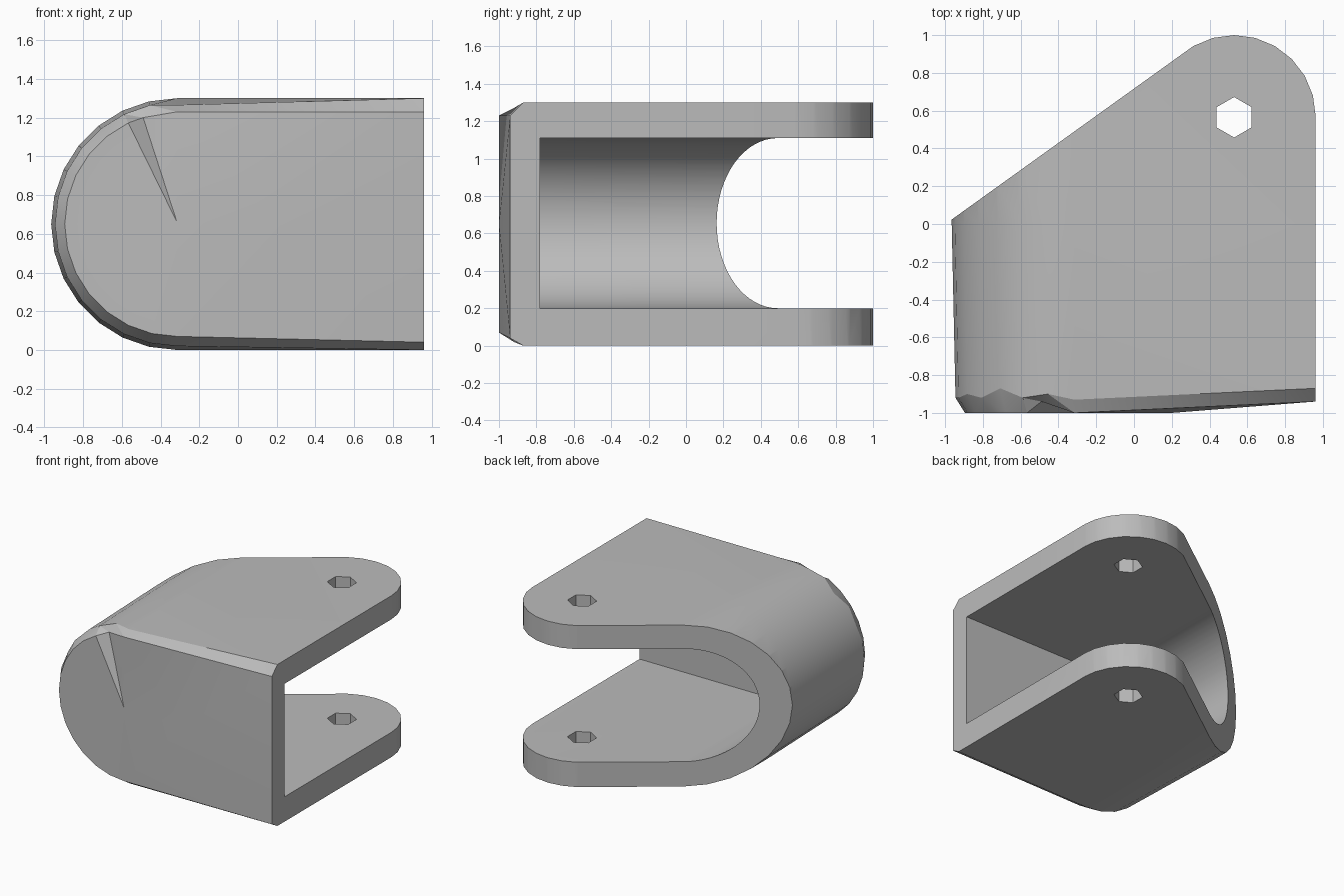
import bpy, bmesh
from math import sin, cos, pi, radians, hypot
from mathutils import Vector

if "Cube" in bpy.data.objects:
    bpy.data.objects.remove(bpy.data.objects["Cube"], do_unlink=True)

CX, CZ, RIGHT, STEPS = -0.315, 0.65, 0.96, 14

grey = bpy.data.materials.new("plain grey")
grey.use_nodes = True
grey.diffuse_color = (0.5, 0.5, 0.5, 1)
grey.node_tree.nodes["Principled BSDF"].inputs["Base Color"].default_value = (0.5, 0.5, 0.5, 1)


def make_object(name, bm):
    bmesh.ops.triangulate(bm, faces=[f for f in bm.faces if len(f.verts) == 4])
    bmesh.ops.recalc_face_normals(bm, faces=bm.faces[:])
    mesh = bpy.data.meshes.new(name)
    bm.to_mesh(mesh)
    bm.free()
    mesh.materials.append(grey)
    ob = bpy.data.objects.new(name, mesh)
    bpy.context.collection.objects.link(ob)
    return ob


def prism(name, outline, offset):
    """Closed solid from a flat outline swept along offset."""
    bm = bmesh.new()
    face = bm.faces.new([bm.verts.new(p) for p in outline])
    swept = bmesh.ops.extrude_face_region(bm, geom=[face])["geom"]
    # keep a cap on both ends
    bmesh.ops.translate(bm, vec=offset, verts=[g for g in swept if isinstance(g, bmesh.types.BMVert)])
    ob = make_object(name, bm)
    ob.hide_render = True
    return ob


def arc(radius, steps, cz=CZ):
    """Left half circle in x and z, from bottom to top."""
    return [(CX - radius * sin(pi * i / steps), cz - radius * cos(pi * i / steps))
            for i in range(steps + 1)]


def ring(radius, y, top, bottom):
    pts = [Vector((x, y, z)) for x, z in arc(radius, STEPS)]
    return pts + [Vector((RIGHT, y, top)), Vector((RIGHT, y, bottom))]


# Rings of the shell, from the front face back
front = ring(0.58, -1, 1.23, 0.04)
front[-1].y = front[-2].y = -0.94
front[STEPS - 1] = Vector((-0.49, -0.94, 1.2))          # small dent
rim = ring(0.63, -0.92, 1.3, 0)
rim[-1].y = rim[-2].y = -0.87
for i, y in enumerate((-0.92, -0.92, -0.9, -0.92, -0.87, -0.92, -0.9, -0.93)):
    rim[STEPS // 2 + i].y = y                            # uneven upper chamfer
rim[STEPS].z = 1.265
rings = [front, rim, ring(0.65, 0, 1.3, 0), ring(0.65, 1.2, 1.3, 0)]

bm = bmesh.new()
loops = [[bm.verts.new(p) for p in r] for r in rings]
for a, b in zip(loops, loops[1:]):
    for i in range(len(a)):
        j = (i + 1) % len(a)
        if a is loops[0] and i == STEPS:                 # long top chamfer
            bm.faces.new((a[i], a[j], b[i]))
            bm.faces.new((a[j], b[j], b[i]))
        else:
            bm.faces.new((a[i], a[j], b[j], b[i]))
bm.faces.new(loops[-1])

# Slightly bulged front face
f = loops[0]
hub = bm.verts.new((CX, -1, 0.66))
bulge = bm.verts.new((0.2, -1, 0.65))
for i in range(STEPS):
    bm.faces.new((hub, f[i], f[i + 1]))
tip = f[STEPS:] + [f[0]]
for a, b in zip(tip, tip[1:]):
    bm.faces.new((bulge, a, b))
bm.faces.new((hub, f[STEPS], bulge))
bm.faces.new((hub, bulge, f[0]))
bracket = make_object("fork_bracket", bm)

# Plan shape: slanted back edge and rounded ear
ear_x, ear_y, ear_r = 0.53, 0.568, 0.432
plan = [(1.0 - 0.038, -1.2), (0.962, ear_y)]
plan += [(ear_x + ear_r * cos(radians(t)), ear_y + ear_r * sin(radians(t)))
         for t in range(15, 121, 15)]
plan += [(0.3, 0.932), (-1.2, -0.145), (-1.2, -1.2)]
plan_cutter = prism("plan_cutter", [(x, y, -0.2) for x, y in plan], (0, 0, 1.8))

# Slot between the two arms, open at the side and back
slot = arc(0.455, 32, 0.655) + [(1.2, 1.11), (1.2, 0.2)]
slot_cutter = prism("slot_cutter", [(x, -0.78, z) for x, z in slot], (0, 2.2, 0))

# Hexagonal pin hole through both arms
hexagon = [(ear_x + 0.107 * sin(pi * i / 3), 0.565 + 0.107 * cos(pi * i / 3), -0.2)
           for i in range(6)]
hole_cutter = prism("hole_cutter", hexagon, (0, 0, 1.8))

bpy.ops.object.select_all(action="DESELECT")
bpy.context.view_layer.objects.active = bracket
bracket.select_set(True)
for cutter, mode in ((plan_cutter, "INTERSECT"), (slot_cutter, "DIFFERENCE"),
                     (hole_cutter, "DIFFERENCE")):
    mod = bracket.modifiers.new(cutter.name, "BOOLEAN")
    mod.operation, mod.solver, mod.object = mode, "EXACT", cutter
    bpy.ops.object.modifier_apply(modifier=mod.name)
    bpy.data.objects.remove(cutter, do_unlink=True)

bpy.ops.object.shade_smooth_by_angle(angle=radians(20))
